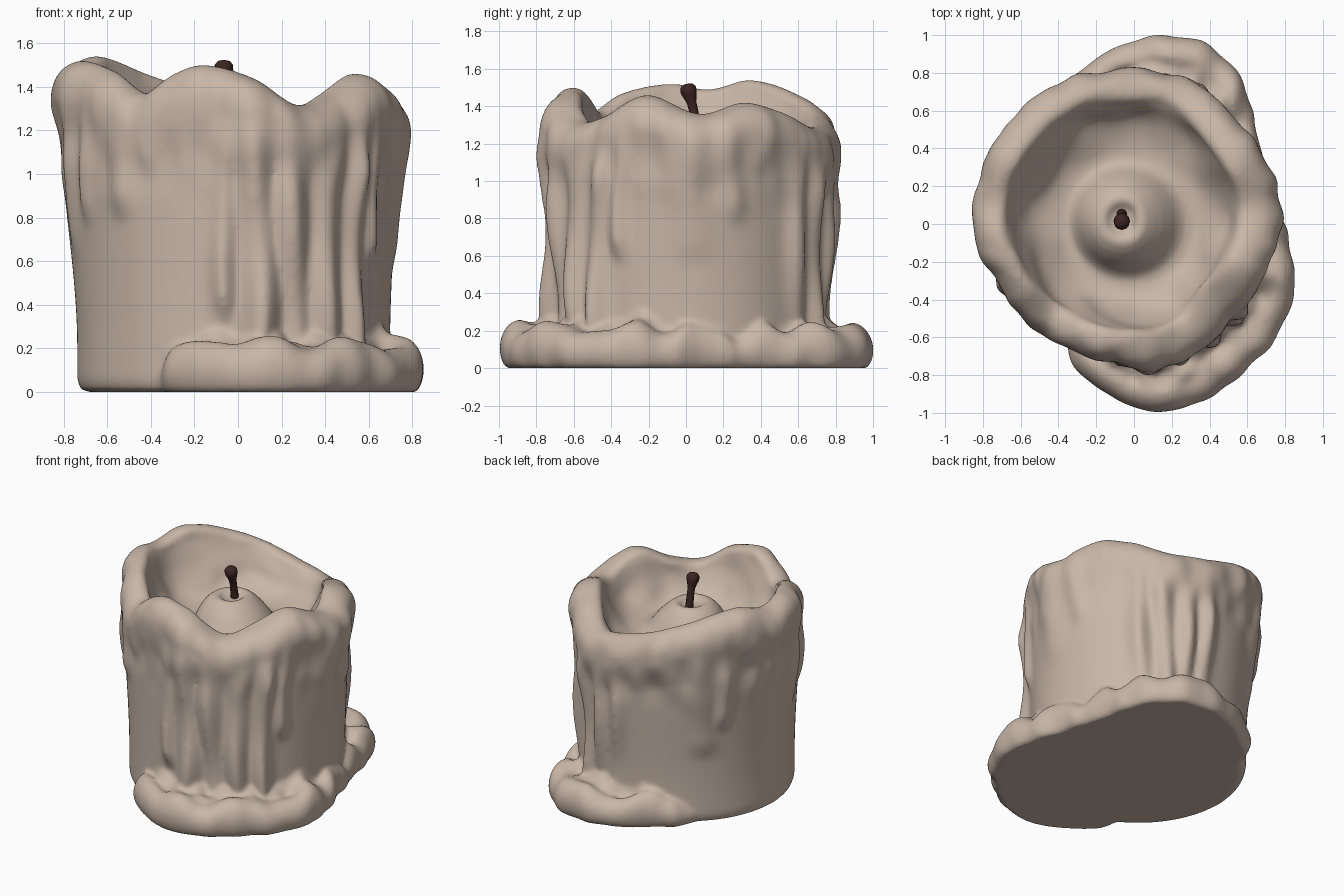
import bpy, bmesh, math
from mathutils import Vector, noise

if "Cube" in bpy.data.objects:
    bpy.data.objects.remove(bpy.data.objects["Cube"])

CX, CY, N = -0.02, 0.02, 260


def material(name, rgb):
    m = bpy.data.materials.new(name)
    m.diffuse_color = (*rgb, 1)
    m.use_nodes = True
    m.node_tree.nodes["Principled BSDF"].inputs["Base Color"].default_value = m.diffuse_color
    return m


def table(keys):
    """Smooth periodic interpolation of (degrees, value) keys."""
    keys = sorted((a % 360, v) for a, v in keys)
    n = len(keys)

    def key(i):
        a, v = keys[i % n]
        return a + 360 * (i // n), v

    def f(deg):
        deg %= 360
        i = max([k for k in range(-1, n) if key(k)[0] <= deg])
        (a0, p0), (a1, p1), (a2, p2), (a3, p3) = [key(i + k) for k in (-1, 0, 1, 2)]
        t = (deg - a1) / (a2 - a1)
        m1 = (p2 - p0) / (a2 - a0) * (a2 - a1)
        m2 = (p3 - p1) / (a3 - a1) * (a2 - a1)
        return ((2*t**3 - 3*t**2 + 1) * p1 + (t**3 - 2*t**2 + t) * m1
                + (3*t**2 - 2*t**3) * p2 + (t**3 - t**2) * m2)
    return f


def smooth(a, b, x):
    t = min(1, max(0, (x - a) / (b - a)))
    return t * t * (3 - 2 * t)


def lathe(bm, profile):
    """Turn an angle-dependent (radius, z) profile around the candle axis."""
    cols = []
    for i in range(N):
        d = 360 * i / N
        a = math.radians(d)
        cols.append([bm.verts.new((CX + r * math.cos(a), CY + r * math.sin(a), z))
                     for r, z in profile(d)])
    for i in range(N):
        c, e = cols[i], cols[(i + 1) % N]
        for j in range(len(c) - 1):
            bm.faces.new((c[j], e[j], e[j + 1], c[j + 1]))
    bm.faces.new([c[0] for c in reversed(cols)])
    bm.faces.new([c[-1] for c in cols])


def lumps(d, r, z, size, seed=0):
    a = math.radians(d)
    return noise.noise(Vector((r * math.cos(a), r * math.sin(a), z)) / size + Vector((seed, 0, 0)))


# Wavy rim height and outer rim radius by angle
rim_h = table([(5, 1.36), (27, 1.42), (45, 1.38), (70, 1.29), (95, 1.34), (120, 1.44),
               (152, 1.54), (172, 1.49), (188, 1.52), (213, 1.47), (231, 1.37), (245, 1.46),
               (258, 1.50), (278, 1.44), (296, 1.32), (315, 1.36), (338, 1.46)])
rim_r = table([(0, .80), (45, .78), (70, .80), (90, .80), (115, .82), (135, .82), (157, .83),
               (180, .83), (202, .79), (222, .77), (240, .75), (270, .77), (290, .79),
               (315, .74), (340, .77)])

# Drips: angle, half width in degrees, lower end, thickness
drips = [(-92, 4, .30, .05), (-82, 6, .05, .09), (-68, 6, .05, .07), (-54, 6, .05, .08),
         (-41, 5, .05, .08), (-30, 4, .55, .04), (0, 8, .55, .035), (17, 5, .75, .03),
         (52, 5, .05, .05), (63, 5, .05, .07), (74, 5, .05, .06), (86, 5, .05, .06),
         (132, 7, .48, .045), (142, 4, .65, .035), (192, 5, .6, .025), (205, 4, .75, .03),
         (228, 5, .78, .05), (238, 4, .95, .03)]


def drip(d, z):
    s = 0
    for a, w, low, thick in drips:
        da = (d - a - 2 * math.sin(4 * z + a) + 180) % 360 - 180
        if abs(da) < 4 * w:
            k = smooth(low - .02, low + .15, z) * (.85 + .3 * math.sin(7 * z + a * 2))
            s = max(s, thick * k * math.exp(-(da / w) ** 2))
    return s


def wax_profile(d):
    h, R = rim_h(d), rim_r(d)
    c0 = math.cos(math.radians(d))
    zs = h - .17
    pts = [(.66, 0), (.70, .012), (.712, .04)]
    early = .4 + .35 * max(0, -c0)
    for i in range(45):
        z = .07 + (zs - .07) * i / 44
        flare = early * smooth(.2, zs, z) + (1 - early) * smooth(zs - .25, zs, z)
        wet = .025 * smooth(.75, 1.15, z)
        pts.append((.717 + (R - .717) * flare
                    + drip(d, z) * (1 - .75 * smooth(zs - .25, zs, z))
                    + wet * lumps(d, .8, z * .6, .13), z))
    # rounded lip, broader on the right
    r0 = pts[-1][0]
    mid = R - .125 - .06 * max(0, math.cos(math.radians(d + 15)))
    for i in range(1, 12):
        t = math.pi * i / 16
        c = math.cos(t)
        r, z = mid + ((r0 - mid) if c > 0 else .085) * c, zs + .17 * math.sin(t) ** .9
        pts.append((r + .018 * lumps(d, r, z, .15, 5) * math.sin(t), z))
    # hollow pool sloping from the lip to the floor
    ri, zi = r, z
    for i in range(1, 15):
        t = i / 14
        r = ri + (.33 - ri) * (.62 * t + .38 * t ** 2)
        z = zi + (1.10 - zi) * math.sin(t * math.pi / 2) ** .95
        pts.append((r + .04 * lumps(d, r, z, .2, 9) * math.sin(math.pi * t), z))
    # central mound, shifted under the wick, with a crater
    for r, z in [(.30, 1.11), (.27, 1.14), (.24, 1.19), (.21, 1.235), (.17, 1.28),
                 (.13, 1.31), (.10, 1.32), (.08, 1.31), (.06, 1.29), (.02, 1.28)]:
        k = 1 - r / .36
        pts.append((r - .045 * min(1, k * 2) * c0 * min(1, r / .06), z))
    return pts


# Spilled wax around the front, right and back of the foot
spill_r = table([(-132, .60), (-121, .68), (-111, .83), (-95, .95), (-83, 1.02), (-66, 1.03),
                 (-52, 1.0), (-32, .98), (-17, .91), (-5, .83), (10, .78), (30, .79), (42, .87),
                 (54, .97), (65, 1.01), (80, 1.0), (95, .92), (110, .83), (122, .78), (135, .68),
                 (150, .62), (190, .60), (215, .60)])


def spill_profile(d):
    R = spill_r(d) + .02 * lumps(d, .9, 0, .14, 3)
    top = .22 + .07 * lumps(d, .9, 0, .2, 7)
    if 95 < d < 255:
        top *= .6 + .4 * smooth(.66, .88, R)
    inner = min(.70, R - .14)
    w = .11
    pts = [(.3, 0), (R - .04, 0)]
    for i in range(15):
        t = -.9 + (math.pi / 2 + .9) * i / 14
        pts.append((R - w + w * math.cos(t), max(0.004, .42 * top + .58 * top * math.sin(t))))
    r1, z1 = pts[-1]
    for i in range(1, 9):
        t = i / 8
        r = r1 + (inner - r1) * t
        z = z1 - .02 * math.sin(math.pi * t) + .09 * t ** 2
        pts.append((r, z + .06 * lumps(d, r, z, .12, 2) * math.sin(math.pi * t)))
    return pts + [(.5, .32)]


# Body and spill melted into one skin
bm = bmesh.new()
lathe(bm, wax_profile)
lathe(bm, spill_profile)
me = bpy.data.meshes.new("candle_wax")
bm.to_mesh(me)
bm.free()
candle = bpy.data.objects.new("candle_wax", me)
bpy.context.collection.objects.link(candle)
me.materials.append(material("wax", (.58, .47, .39)))
rm = candle.modifiers.new("melt", 'REMESH')
rm.mode = 'VOXEL'
rm.voxel_size = .015
rm.use_smooth_shade = True
sm = candle.modifiers.new("soften", 'SMOOTH')
sm.factor = .5
sm.iterations = 6

# Burnt wick with a knobbly tip
cu = bpy.data.curves.new("wick", 'CURVE')
cu.dimensions = '3D'
cu.bevel_depth = .03
cu.bevel_resolution = 4
cu.use_fill_caps = True
path = [(.06, 1.20, .9), (.052, 1.30, .9), (.042, 1.37, .8), (.03, 1.42, .85), (.022, 1.45, 1.15),
        (.015, 1.475, 1.45), (.01, 1.5, 1.4), (.007, 1.515, 1.0), (.006, 1.52, .4)]
sp = cu.splines.new('POLY')
sp.points.add(len(path) - 1)
for p, (y, z, s) in zip(sp.points, path):
    p.co = (-.065, y, z, 1)
    p.radius = s
sp.use_smooth = True
cu.materials.append(material("burnt_wick", (.045, .018, .015)))
bpy.context.collection.objects.link(bpy.data.objects.new("wick", cu))
